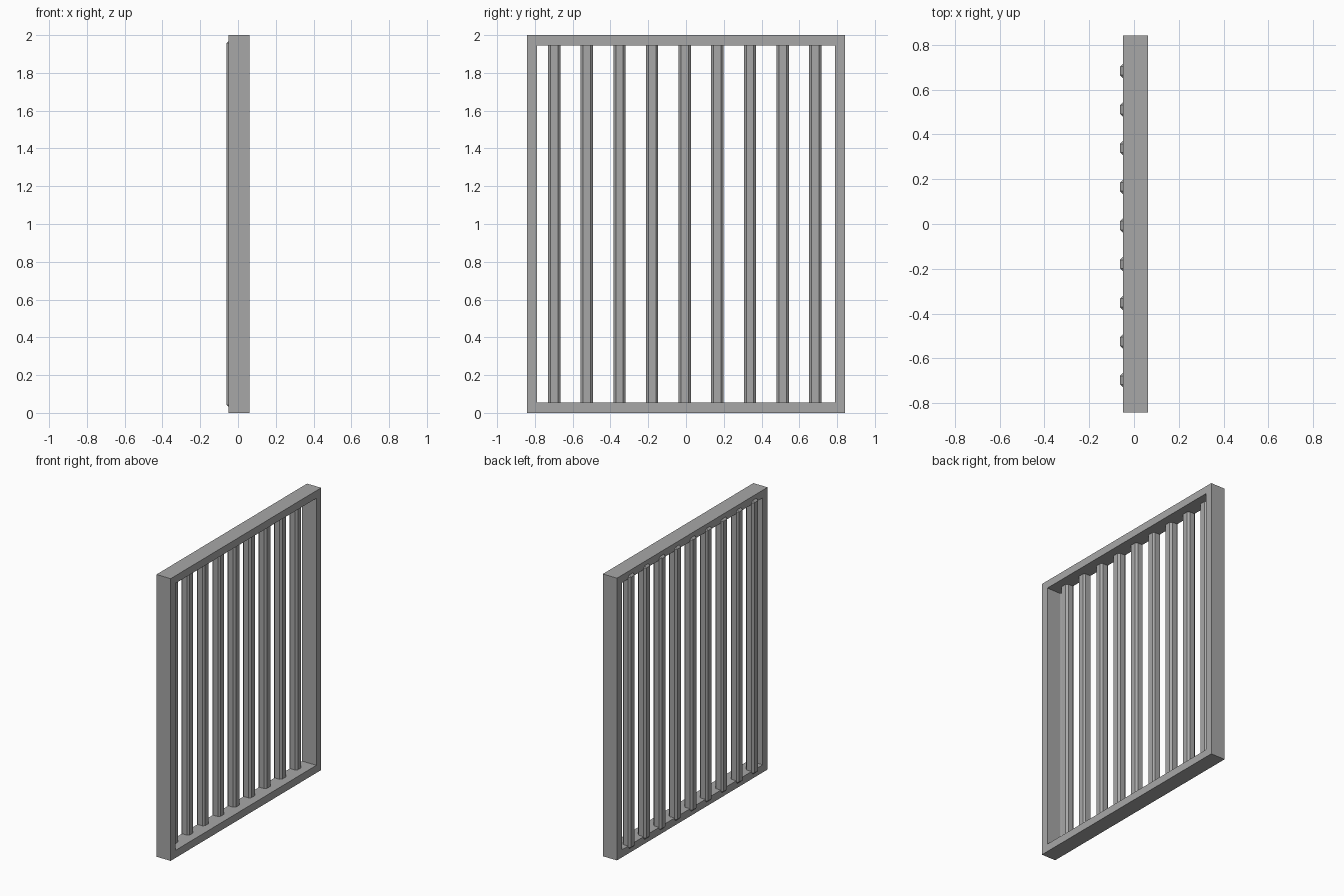
import bpy, bmesh
from mathutils import Matrix

if "Cube" in bpy.data.objects:
    bpy.data.objects.remove(bpy.data.objects["Cube"])

HALF_W, HEIGHT, RAIL = 0.843, 2.0, 0.054
X_BACK, X_FRONT = -0.049, 0.062

# Dark grey metal shared by all parts
metal = bpy.data.materials.new("dark_metal")
metal.diffuse_color = (0.39, 0.39, 0.39, 1)
metal.use_nodes = True
metal.node_tree.nodes["Principled BSDF"].inputs["Base Color"].default_value = metal.diffuse_color


def finish(bm, name):
    bmesh.ops.recalc_face_normals(bm, faces=bm.faces[:])
    mesh = bpy.data.meshes.new(name)
    bm.to_mesh(mesh)
    bm.free()
    mesh.materials.append(metal)
    obj = bpy.data.objects.new(name, mesh)
    bpy.context.collection.objects.link(obj)
    return obj


def rectangle(inset):
    y = HALF_W - inset
    return [(-y, inset), (y, inset), (y, HEIGHT - inset), (-y, HEIGHT - inset)]


# Outer frame: one rectangular cross-section carried round four mitred corners
bm = bmesh.new()
section = [(0, X_BACK), (0, X_FRONT), (RAIL, X_FRONT), (RAIL, X_BACK)]
loops = [[bm.verts.new((x, y, z)) for y, z in rectangle(inset)] for inset, x in section]
for i in range(4):
    a, b = loops[i], loops[(i + 1) % 4]
    for j in range(4):
        k = (j + 1) % 4
        bm.faces.new((a[j], a[k], b[k], b[j]))
finish(bm, "frame")


# Vertical bars: chamfered posts sunk into the top and bottom rails
def bar(index, y):
    bm = bmesh.new()
    bmesh.ops.create_cube(bm, size=1, matrix=Matrix.Translation((-0.0295, y, 1.0))
                          @ Matrix.Diagonal((0.065, 0.065, 1.94, 1)))
    bmesh.ops.bevel(bm, geom=bm.edges[:], offset=0.013, segments=1,
                    affect='EDGES', profile=0.5)
    finish(bm, f"bar_{index}")


for i in range(9):
    bar(i + 1, -0.698 + i * 0.1728)
